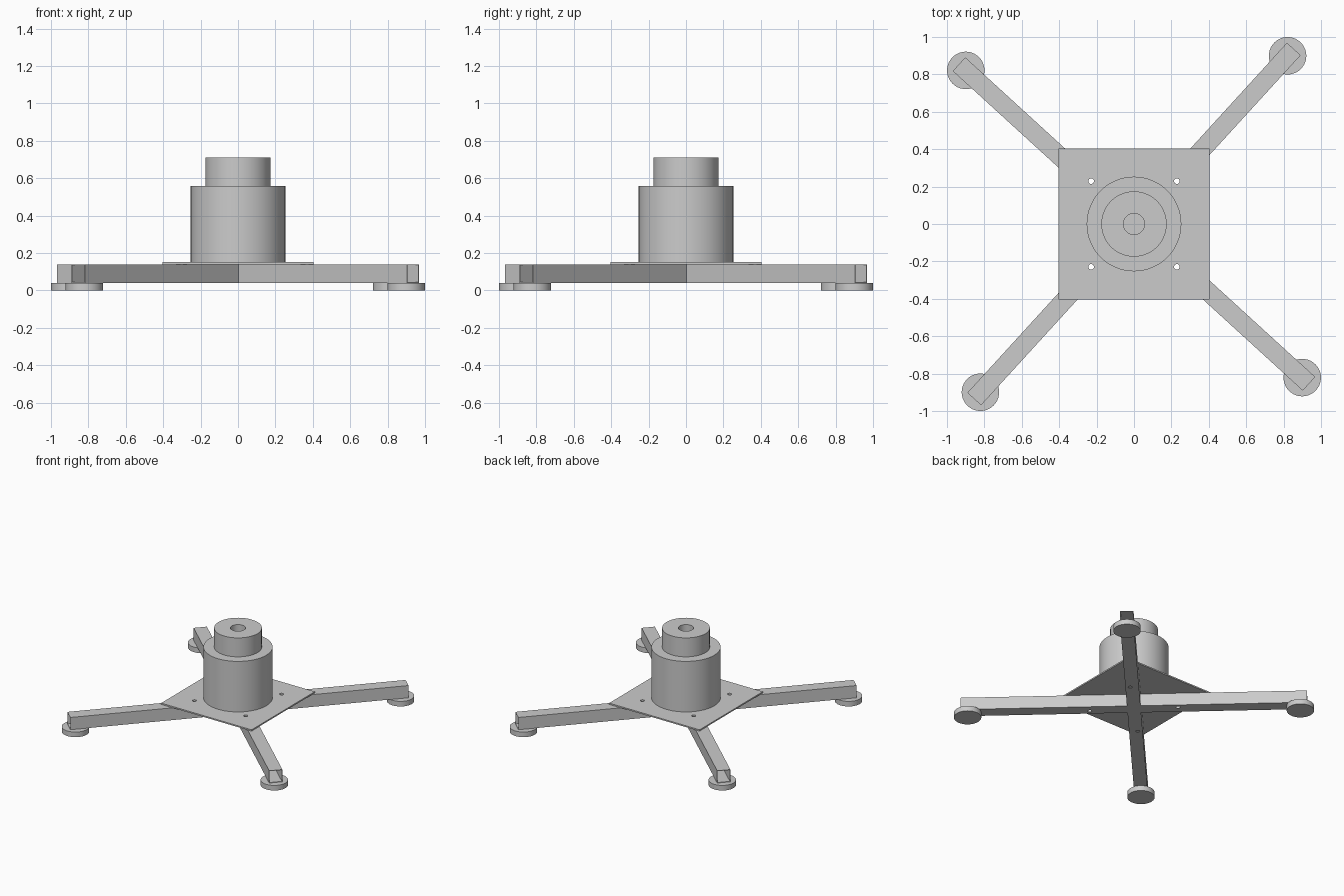
import bpy, bmesh, math
from mathutils import Matrix, Vector

if "Cube" in bpy.data.objects:
    bpy.data.objects.remove(bpy.data.objects["Cube"])

ARM_ANGLE = math.radians(47.6)
FOOT_H, ARM_TOP, PLATE_TOP = 0.041, 0.14, 0.151
W, WALL, REACH = 0.099, 0.004, 1.267


def finish(name, bm, smooth=False):
    bmesh.ops.recalc_face_normals(bm, faces=bm.faces)
    mesh = bpy.data.meshes.new(name)
    bm.to_mesh(mesh)
    bm.free()
    ob = bpy.data.objects.new(name, mesh)
    bpy.context.collection.objects.link(ob)
    if smooth:
        bpy.ops.object.select_all(action='DESELECT')
        ob.select_set(True)
        bpy.context.view_layer.objects.active = ob
        bpy.ops.object.shade_smooth_by_angle(angle=math.radians(30))
    return ob


def add_cylinder(bm, x, y, z0, z1, r, sides):
    bmesh.ops.create_cone(bm, cap_ends=True, segments=sides, radius1=r, radius2=r,
                          depth=z1 - z0, matrix=Matrix.Translation((x, y, (z0 + z1) / 2)))


def lathe(name, profile, sides):
    bm = bmesh.new()
    rings = [[bm.verts.new((r * math.cos(math.tau * i / sides), r * math.sin(math.tau * i / sides), z))
              for i in range(sides)] for r, z in profile]
    for a, b in zip(rings, rings[1:] + rings[:1]):
        for i in range(sides):
            j = (i + 1) % sides
            bm.faces.new((a[i], a[j], b[j], b[i]))
    return finish(name, bm, True)


def square_tube(name, start, end, angle):
    # open-ended thin-walled square tube along a radial direction
    bm = bmesh.new()
    rot = Matrix.Rotation(angle, 3, 'Z')
    zc = (FOOT_H + ARM_TOP) / 2

    def ring(x, h):
        return [bm.verts.new(rot @ Vector((x, sy * h, zc + sz * h)))
                for sy, sz in ((-1, -1), (1, -1), (1, 1), (-1, 1))]
    h = W / 2
    loops = [ring(start, h), ring(end, h), ring(end, h - WALL), ring(start, h - WALL)]
    for a, b in zip(loops, loops[1:] + loops[:1]):
        for i in range(4):
            j = (i + 1) % 4
            bm.faces.new((a[i], a[j], b[j], b[i]))
    return finish(name, bm)


# Crossed tube arms: one full length, two butted against its sides
drilled = [square_tube("long_arm", -REACH, REACH, ARM_ANGLE)]
for k, side in ((1, "left"), (3, "right")):
    drilled.append(square_tube(side + "_arm", W / 2, REACH, ARM_ANGLE + k * math.pi / 2))

# Base plate
bm = bmesh.new()
bmesh.ops.create_cube(bm, size=1, matrix=Matrix.Translation((0, 0, (ARM_TOP + PLATE_TOP) / 2))
                      @ Matrix.Diagonal((0.807, 0.807, PLATE_TOP - ARM_TOP, 1)))
drilled.append(finish("base_plate", bm))

# Bolt holes through plate and arms
bm = bmesh.new()
for x in (-0.229, 0.229):
    for y in (-0.229, 0.229):
        add_cylinder(bm, x, y, 0, 0.25, 0.015, 24)
cutter = finish("bolt_hole_cutter", bm)
cutter.hide_render = True
cutter.hide_set(True)
for ob in drilled:
    mod = ob.modifiers.new("bolt_holes", 'BOOLEAN')
    mod.operation = 'DIFFERENCE'
    mod.solver = 'EXACT'
    mod.object = cutter

# Stepped central hub with bore
lathe("hub", [(0.056, PLATE_TOP), (0.253, PLATE_TOP), (0.253, 0.559), (0.1745, 0.559),
              (0.1745, 0.712), (0.056, 0.712)], 64)

# Round feet
for k in range(4):
    a = ARM_ANGLE + k * math.pi / 2
    bm = bmesh.new()
    add_cylinder(bm, 1.218 * math.cos(a), 1.218 * math.sin(a), 0, FOOT_H, 0.1, 64)
    finish(f"foot_{k + 1}", bm, True)
